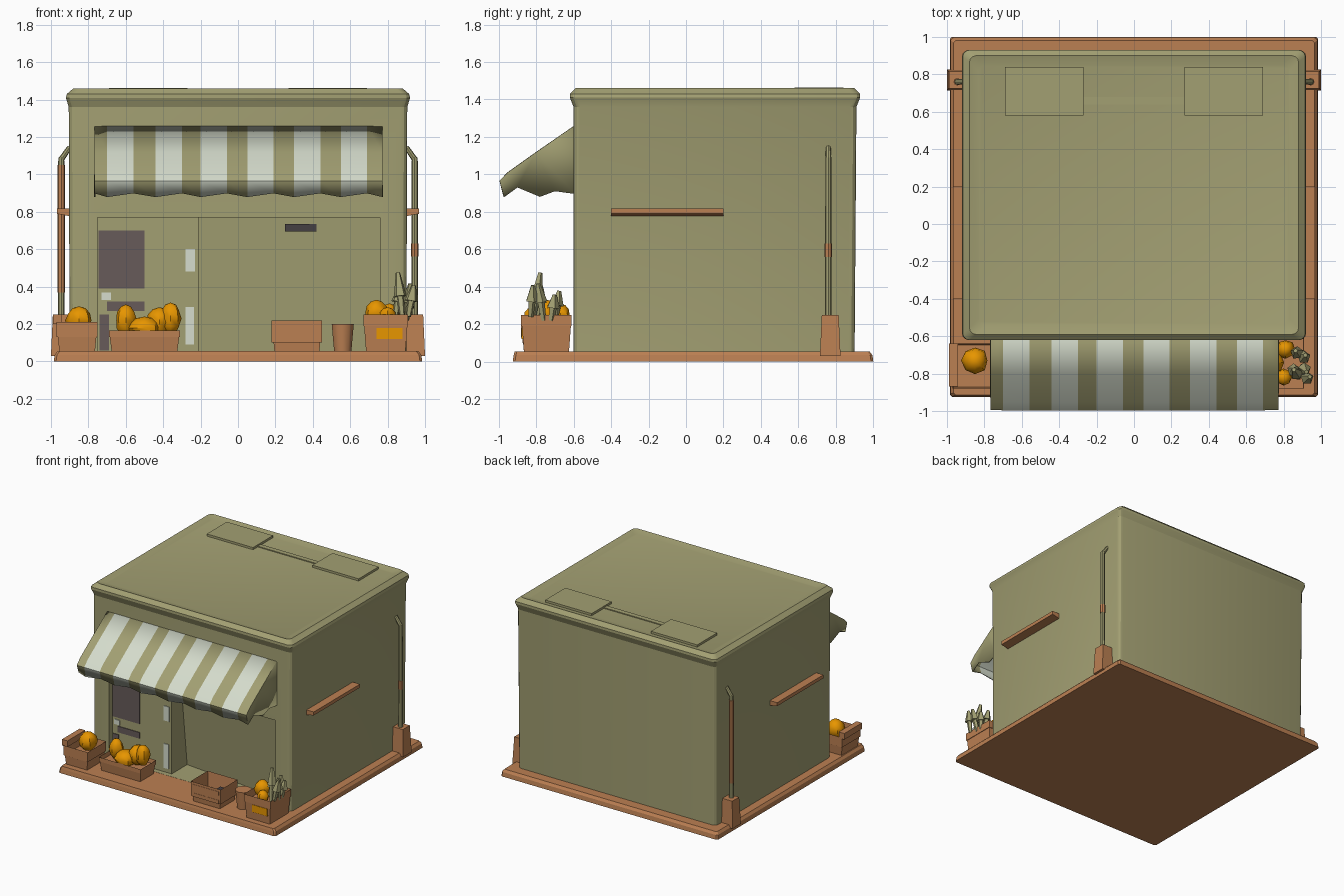
import bpy, bmesh, math, random
from mathutils import Vector, Matrix

if "Cube" in bpy.data.objects:
    bpy.data.objects.remove(bpy.data.objects["Cube"])
random.seed(4)

def mat(name, rgb):
    m = bpy.data.materials.new(name)
    m.diffuse_color = (*rgb, 1)
    m.use_nodes = True
    m.node_tree.nodes["Principled BSDF"].inputs["Base Color"].default_value = m.diffuse_color
    return m

OLIVE = mat("olive plaster", (0.365, 0.35, 0.17))
BROWN = mat("terracotta wood", (0.50, 0.215, 0.085))
ORANGE = mat("pumpkin orange", (0.82, 0.31, 0.0))
WHITE = mat("pale stripe", (0.67, 0.72, 0.61))
GREY = mat("window grey", (0.135, 0.105, 0.10))
DARK = mat("dark grey", (0.06, 0.05, 0.055))

def finish(name, bm, mats, smooth=None):
    bmesh.ops.recalc_face_normals(bm, faces=bm.faces)
    me = bpy.data.meshes.new(name)
    bm.to_mesh(me)
    bm.free()
    ob = bpy.data.objects.new(name, me)
    bpy.context.collection.objects.link(ob)
    for m in mats:
        me.materials.append(m)
    if smooth:
        shade(ob, smooth)
    return ob

def shade(ob, deg):
    bpy.ops.object.select_all(action='DESELECT')
    ob.select_set(True)
    bpy.context.view_layer.objects.active = ob
    bpy.ops.object.shade_smooth_by_angle(angle=math.radians(deg))

def add_box(bm, x0, x1, y0, y1, z0, z1, taper=0.0):
    """Box whose foot is drawn in by taper."""
    vs = [bm.verts.new(p) for p in (
        (x0+taper, y0+taper, z0), (x1-taper, y0+taper, z0), (x1-taper, y1-taper, z0), (x0+taper, y1-taper, z0),
        (x0, y0, z1), (x1, y0, z1), (x1, y1, z1), (x0, y1, z1))]
    for f in ((3, 2, 1, 0), (4, 5, 6, 7), (0, 1, 5, 4), (1, 2, 6, 5), (2, 3, 7, 6), (3, 0, 4, 7)):
        bm.faces.new([vs[i] for i in f])
    return vs

def box(name, m, *dims, taper=0.0):
    bm = bmesh.new()
    add_box(bm, *dims, taper=taper)
    return finish(name, bm, [m])

def loft(rings, r=0.05, seg=4):
    """Rounded rectangles (x half, y0, y1, z) joined from bottom to top."""
    bm = bmesh.new()
    loops = []
    for hx, y0, y1, z in rings:
        lp = []
        for cx, cy, a0 in ((hx-r, y1-r, 0), (-hx+r, y1-r, 90), (-hx+r, y0+r, 180), (hx-r, y0+r, 270)):
            for i in range(seg+1):
                a = math.radians(a0 + 90*i/seg)
                lp.append(bm.verts.new((cx+r*math.cos(a), cy+r*math.sin(a), z)))
        loops.append(lp)
    n = len(loops[0])
    for a, b in zip(loops, loops[1:]):
        for i in range(n):
            bm.faces.new((a[i], a[(i+1) % n], b[(i+1) % n], b[i]))
    bm.faces.new(loops[0][::-1])
    bm.faces.new(loops[-1])
    return bm

# base slab with slightly flared foot
finish("base_slab", loft([(0.985, -0.925, 1.0, 0), (0.98, -0.92, 0.995, 0.035), (0.965, -0.915, 0.98, 0.055)], 0.012, 1), [BROWN])

# building body with cornice
body = finish("shop_body", loft([
    (0.90, -0.60, 0.90, 0.04), (0.905, -0.60, 0.91, 1.36), (0.92, -0.62, 0.93, 1.41),
    (0.915, -0.62, 0.93, 1.43), (0.88, -0.59, 0.90, 1.46), (0.83, -0.54, 0.85, 1.445)], 0.035, 3), [OLIVE])

# shopfront recess: shallow left, right one deepest beside the door
bm = bmesh.new()
add_box(bm, -0.75, -0.20, -0.7, -0.56, 0.056, 0.77)
cut_left = finish("cutter_left", bm, [OLIVE])
bm = bmesh.new()
vs = add_box(bm, -0.21, 0.76, -0.7, -0.52, 0.056, 0.77)
vs[3].co.y, vs[7].co.y = -0.36, -0.44
vs[2].co.y = -0.46
cut_right = finish("cutter_right", bm, [OLIVE])
for c in (cut_left, cut_right):
    c.hide_render = True
    md = body.modifiers.new("cut", 'BOOLEAN')
    md.operation, md.solver, md.object = 'DIFFERENCE', 'EXACT', c
    bpy.context.view_layer.objects.active = body
    bpy.ops.object.modifier_apply(modifier=md.name)
    bpy.data.objects.remove(c)
shade(body, 20)

# painted shopfront details
def plate(name, m, x0, x1, z0, z1, y=-0.56):
    box(name, m, x0, x1, y-0.006, y+0.002, z0, z1)

plate("window_pane", GREY, -0.745, -0.50, 0.39, 0.70)
plate("lower_panel", GREY, -0.70, -0.50, 0.27, 0.32)
plate("corner_panel", GREY, -0.74, -0.69, 0.06, 0.25)
plate("pale_chip", WHITE, -0.73, -0.68, 0.33, 0.37)
plate("door_strip_upper", WHITE, -0.28, -0.23, 0.48, 0.60)
plate("door_strip_lower", WHITE, -0.28, -0.235, 0.09, 0.29)
box("dark_sign_plate", DARK, 0.25, 0.42, -0.494, -0.45, 0.695, 0.735)

# roof hatches and the strip between them
for s, side in ((-1, "left"), (1, "right")):
    a, b = sorted((0.27*s, 0.69*s))
    box("roof_hatch_" + side, OLIVE, a, b, 0.58, 0.84, 1.43, 1.463)
box("roof_strip", OLIVE, -0.27, 0.27, 0.64, 0.68, 1.43, 1.452)

# striped awning: columns of slope and scalloped valance
xs = [-0.765, -0.70, -0.56, -0.44, -0.30, -0.20, -0.06, 0.05, 0.19, 0.30, 0.44, 0.55, 0.69, 0.77]
prof = [(-0.59, 1.26), (-0.80, 1.115), (-0.95, 1.008), (-0.992, 0.965), (-0.97, 0.89)]
bm = bmesh.new()
cols = []
for i, x in enumerate(xs):
    cols.append([bm.verts.new((x, y, z + (0.01*(-1)**i if k == 4 else 0))) for k, (y, z) in enumerate(prof)])
for a, b, i in zip(cols, cols[1:], range(13)):
    for k in range(4):
        bm.faces.new((a[k], a[k+1], b[k+1], b[k])).material_index = i % 2
for col in (cols[0], cols[-1]):
    x = col[0].co.x
    hem = [bm.verts.new((x, y, z)) for y, z in ((-0.90, 0.93), (-0.78, 0.88), (-0.70, 0.91), (-0.59, 0.895))]
    bm.faces.new(col + hem)
awning = finish("awning", bm, [OLIVE, WHITE], 60)
sol = awning.modifiers.new("cloth", 'SOLIDIFY')
sol.thickness, sol.offset = 0.008, 0

# side shelves and drainpipes on both walls
def cone(name, m, x, y, z0, z1, r0, r1, sides=8):
    bm = bmesh.new()
    bmesh.ops.create_cone(bm, cap_ends=True, segments=sides, radius1=r0, radius2=r1, depth=z1-z0,
                          matrix=Matrix.Translation((x, y, (z0+z1)/2)))
    return finish(name, bm, [m], 40)

for s, side, band in ((-1, "left", (0.37, 1.05)), (1, "right", (0.56, 0.63))):
    a, b = sorted((0.89*s, 0.968*s))
    bm = bmesh.new()
    for v in add_box(bm, a, b, -0.40, 0.20, 0.775, 0.818):
        if v.co.z < 0.8 and abs(v.co.x) > 0.9:
            v.co.z += 0.015
    finish("side_shelf_" + side, bm, [BROWN])
    cone("drainpipe_" + side, OLIVE, 0.945*s, 0.76, 0.24, 1.09, 0.018, 0.016)
    tip = cone("pipe_elbow_" + side, OLIVE, 0, 0, 0, 0.08, 0.016, 0.013)
    tip.location = (0.945*s, 0.76, 1.08)
    tip.rotation_euler.y = -0.6*s
    cone("pipe_band_" + side, BROWN, 0.945*s, 0.76, *band, 0.020, 0.020)
    a, b = sorted((0.895*s, 0.99*s))
    box("pipe_foot_" + side, BROWN, a, b, 0.725, 0.815, 0.03, 0.25, taper=-0.01)

# open crates: tapered tubs with a sunken inset top
def crate(name, x0, x1, y0, y1, z1, t=0.018, z0=0.05, fill=0.5):
    bm = bmesh.new()
    add_box(bm, x0, x1, y0, y1, z0, z1, taper=0.015)
    bm.faces.ensure_lookup_table()
    top = bm.faces[1]
    bmesh.ops.inset_region(bm, faces=[top], thickness=t)
    for v in top.verts:
        v.co.z -= (z1-z0)*fill
    return finish(name, bm, [BROWN])

crate("left_crate", -0.97, -0.75, -0.88, -0.64, 0.21)
box("left_crate_lip", BROWN, -0.99, -0.94, -0.87, -0.64, 0.20, 0.25)
crate("pumpkin_trough", -0.69, -0.31, -0.82, -0.62, 0.165, fill=0.3)
crate("dark_crate", 0.18, 0.45, -0.87, -0.65, 0.22, fill=0.7)
crate("right_crate", 0.67, 0.91, -0.88, -0.61, 0.25, fill=0.3)
box("dark_crate_goods", DARK, 0.33, 0.41, -0.80, -0.70, 0.08, 0.15)
for z in (0.10, 0.17):
    box("dark_crate_slat", BROWN, 0.195, 0.435, -0.872, -0.855, z, z+0.03)
cone("bucket", BROWN, 0.56, -0.73, 0.05, 0.20, 0.048, 0.062, 10)

# pumpkins: lumpy low spheres
def pumpkin(name, x, y, z, r, h):
    bm = bmesh.new()
    bmesh.ops.create_uvsphere(bm, u_segments=8, v_segments=6, radius=1)
    for v in bm.verts:
        k = 1 + random.uniform(-0.08, 0.08)
        v.co = Vector((x + v.co.x*r*k, y + v.co.y*r*k, z + v.co.z*h))
    finish(name, bm, [ORANGE], 40)

for i, p in enumerate(((-0.85, -0.73, 0.22, 0.07, 0.075), (-0.60, -0.72, 0.22, 0.055, 0.085),
                       (-0.50, -0.74, 0.18, 0.09, 0.06), (-0.42, -0.70, 0.21, 0.07, 0.08),
                       (-0.36, -0.72, 0.23, 0.055, 0.085), (0.74, -0.74, 0.26, 0.06, 0.07),
                       (0.81, -0.67, 0.25, 0.05, 0.06), (0.80, -0.82, 0.24, 0.045, 0.05))):
    pumpkin("pumpkin_%d" % i, *p)
box("crate_front_pumpkin_patch", ORANGE, 0.74, 0.88, -0.878, -0.868, 0.12, 0.18)

# potted plant: leaning leaf spikes
bm = bmesh.new()
for x, y, z0, h in ((0.88, -0.82, 0.22, 0.26), (0.84, -0.79, 0.24, 0.16), (0.90, -0.76, 0.22, 0.20),
                    (0.88, -0.70, 0.22, 0.16), (0.91, -0.83, 0.24, 0.17), (0.90, -0.72, 0.22, 0.14)):
    tilt = Matrix.Rotation(random.uniform(-0.2, 0.2), 4, 'X') @ Matrix.Rotation(random.uniform(-0.2, 0.2), 4, 'Y')
    base = Matrix.Translation((x, y, z0)) @ tilt
    bmesh.ops.create_cone(bm, cap_ends=True, segments=5, radius1=0.015, radius2=0.022, depth=h*0.6,
                          matrix=base @ Matrix.Translation((0, 0, h*0.3)))
    bmesh.ops.create_cone(bm, cap_ends=True, segments=5, radius1=0.036, radius2=0.012, depth=h*0.5,
                          matrix=base @ Matrix.Translation((0, 0, h*0.75)))
finish("crate_plant", bm, [OLIVE])
